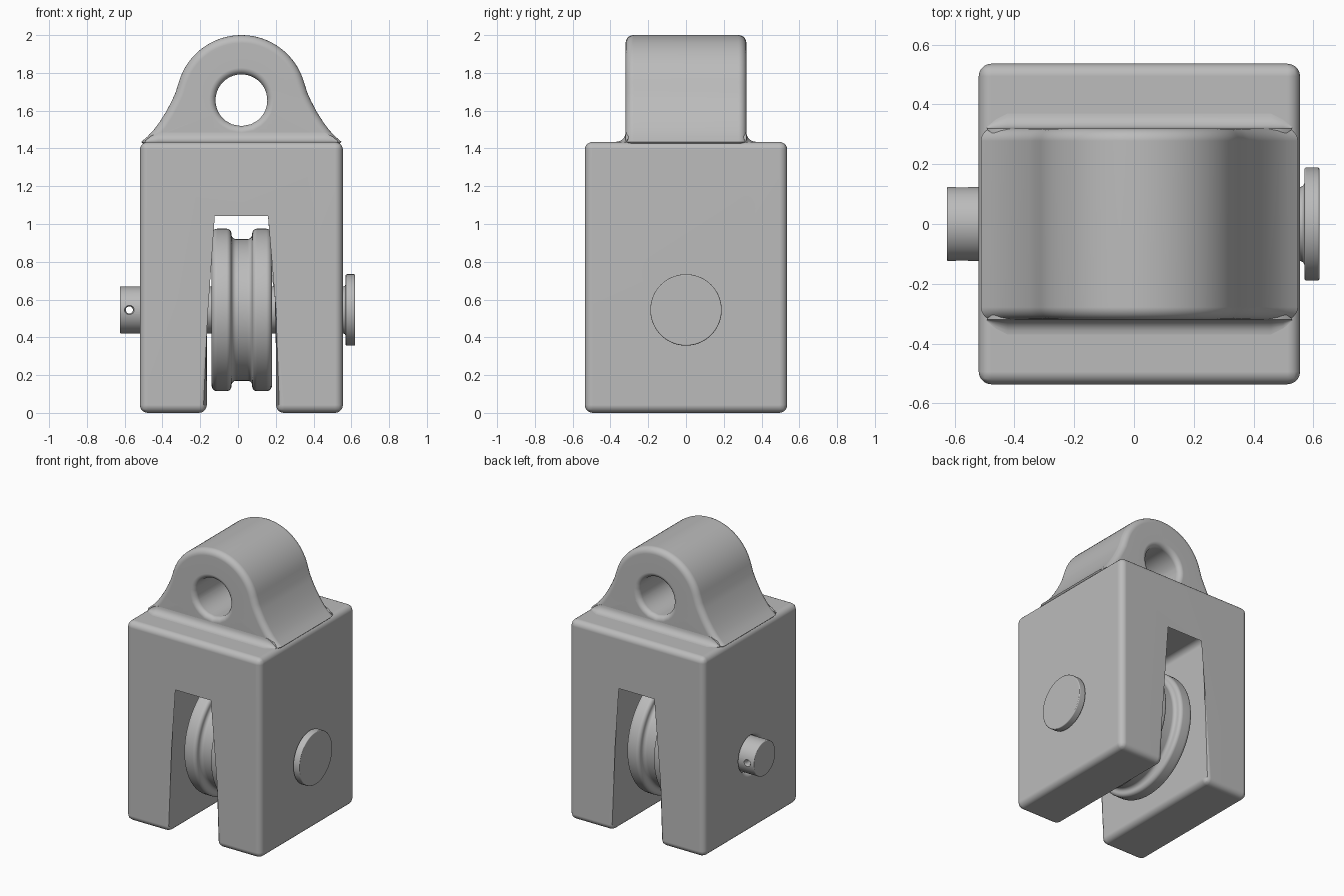
import bpy, bmesh
from math import sin, cos, pi, atan2
from mathutils import Vector

cube = bpy.data.objects.get("Cube")
if cube:
    bpy.data.objects.remove(cube, do_unlink=True)

MID = 0.018        # centre of the block in x
PIN_Z = 0.545      # axle height
EYE_Z = 1.655      # eye height
TOP = 1.435        # top of the block

steel = bpy.data.materials.new("grey steel")
steel.use_nodes = True
steel.diffuse_color = (0.5, 0.5, 0.5, 1)
steel.node_tree.nodes["Principled BSDF"].inputs["Base Color"].default_value = (0.5, 0.5, 0.5, 1)


def add_object(name, bm):
    bmesh.ops.recalc_face_normals(bm, faces=bm.faces)
    mesh = bpy.data.meshes.new(name)
    bm.to_mesh(mesh)
    bm.free()
    mesh.materials.append(steel)
    obj = bpy.data.objects.new(name, mesh)
    bpy.context.collection.objects.link(obj)
    return obj


def select(obj):
    bpy.ops.object.select_all(action='DESELECT')
    obj.select_set(True)
    bpy.context.view_layer.objects.active = obj


def smooth(obj):
    select(obj)
    bpy.ops.object.shade_smooth_by_angle(angle=0.6)
    obj.modifiers.new("Weighted normals", 'WEIGHTED_NORMAL').keep_sharp = True


def cut(obj, cutter):
    mod = obj.modifiers.new("Cut", 'BOOLEAN')
    mod.operation, mod.solver, mod.object = 'DIFFERENCE', 'EXACT', cutter
    select(obj)
    bpy.ops.object.modifier_apply(modifier=mod.name)
    cutter.hide_render = True
    cutter.hide_set(True)
    cutter.hide_viewport = True


def loft(bm, rings, loop=False, caps=False):
    """Join rings of points with quads."""
    rows = [[bm.verts.new(p) for p in ring] for ring in rings]
    pairs = list(zip(rows, rows[1:])) + ([(rows[-1], rows[0])] if loop else [])
    for a, b in pairs:
        for i in range(len(a)):
            j = (i + 1) % len(a)
            bm.faces.new((a[i], a[j], b[j], b[i]))
    if caps:
        bm.faces.new(rows[0])
        bm.faces.new(rows[-1])


def lathe(name, profile, steps=72):
    """Turn (x, radius) points about the axle."""
    bm = bmesh.new()
    angles = [2 * pi * i / steps for i in range(steps)]
    loft(bm, [[(x, r * cos(a), PIN_Z + r * sin(a)) for a in angles] for x, r in profile], caps=True)
    return add_object(name, bm)


def corner(cx, cr, rad, start, end, n=5):
    """Arc points for a rounded profile corner, in degrees."""
    return [(cx + rad * cos(t), cr + rad * sin(t))
            for t in [(start + (end - start) * i / n) * pi / 180 for i in range(n + 1)]]


# Forked block with rounded edges
half, depth = 0.5375, 0.536
outline = [(-half, 0), (-0.183, 0), (-0.183, 1.085), (0.183, 1.085),
           (0.183, 0), (half, 0), (half, TOP), (-half, TOP)]
bm = bmesh.new()
loft(bm, [[(MID + x, y, z) for x, z in outline] for y in (-depth, depth)], caps=True)
bmesh.ops.bevel(bm, geom=bm.edges[:], offset=0.042, segments=5, profile=0.5, affect='EDGES')
block = add_object("forked_block", bm)

# Axle bore, flared where it meets the outer sides
flare = corner(MID - half + 0.03, 0.158, 0.03, 180, 270)
bore = [(-0.6, 0.158)] + flare + [(2 * MID - x, r) for x, r in reversed(flare)] + [(0.64, 0.158)]
cut(block, lathe("bore_cutter", bore))
smooth(block)

# Eye lug: half outline relative to the eye, then mirrored
side = [(0.345 * sin(a), 0.345 * cos(a)) for a in [i * 1.28 / 16 for i in range(17)]]
side += [(0.349, 0.04), (0.367, 0), (0.398, -0.06), (0.433, -0.115),
         (0.465, -0.158), (0.497, -0.192), (0.53, -0.22), (0.5, -0.25)]
side += [(0.5 - 0.1 * i, -0.25) for i in range(1, 6)]
lug = [Vector(p) for p in side] + [Vector((-x, z)) for x, z in side[-2:0:-1]]
count = len(lug)


def inset(d):
    points = []
    for i, p in enumerate(lug):
        t = (lug[(i + 1) % count] - lug[i - 1]).normalized()
        points.append(p + Vector((t.y, -t.x)) * d)
    return points


def eye(r):
    return [Vector((cos(a), sin(a))) * r for a in [atan2(p.y, p.x) for p in lug]]


def at(points, y):
    return [(MID + p.x, y, EYE_Z + p.y) for p in points]


ys, rim, lip = 0.32, 0.042, 0.035
quarter = [i * pi / 10 for i in range(6)]
outer = [(rim * (1 - cos(a)), ys - rim + rim * sin(a)) for a in quarter]
inner = [(0.137 + lip * (1 - sin(a)), ys - lip + lip * cos(a)) for a in quarter]
half_rings = [(inset(d), y) for d, y in outer] + [(eye(r), y) for r, y in inner]
rings = [at(p, y) for p, y in half_rings] + [at(p, -y) for p, y in reversed(half_rings)]
bm = bmesh.new()
loft(bm, rings, loop=True)
smooth(add_object("eye_lug", bm))

# Concave fillets at the foot of the lug, fading out at both ends
for name, s in (("front_fillet", -1), ("back_fillet", 1)):
    curve = corner(0.05, 0.05, 0.05, 180, 270, 6) + [(0.05, -0.03), (-0.04, -0.03), (-0.04, 0.05)]
    bm = bmesh.new()
    loft(bm, [[(MID + x, s * (ys + y * k), TOP + z * k) for y, z in curve]
              for x, k in ((-0.51, 0.1), (-0.48, 0.6), (-0.44, 1), (0.44, 1), (0.48, 0.6), (0.51, 0.1))],
         caps=True)
    smooth(add_object(name, bm))

# Grooved pulley wheel
left = [(-0.16, 0.1)] + corner(-0.13, 0.4, 0.03, 180, 90) + corner(-0.08, 0.405, 0.025, 90, 0)
left += corner(-0.03, 0.4, 0.025, 180, 270)
wheel = left + [(-x, r) for x, r in reversed(left)]
smooth(lathe("pulley_wheel", [(0.02 + x, r) for x, r in wheel], 96))

# Axle pin with a flat head and a cross hole
pin = corner(-0.62, 0.118, 0.006, 180, 90, 3) + [(0.555, 0.124)]
pin += corner(0.555, 0.139, 0.015, 270, 360, 4)
pin += corner(0.576, 0.183, 0.006, 180, 90, 3) + corner(0.614, 0.183, 0.006, 90, 0, 3)
axle = lathe("axle_pin", pin)
bm = bmesh.new()
ring = [2 * pi * i / 24 for i in range(24)]
loft(bm, [[(-0.575 + r * cos(a), y, PIN_Z + r * sin(a)) for a in ring]
          for y, r in ((-0.14, 0.035), (-0.112, 0.019), (0.112, 0.019), (0.14, 0.035))], caps=True)
cut(axle, add_object("cross_hole_cutter", bm))
smooth(axle)
